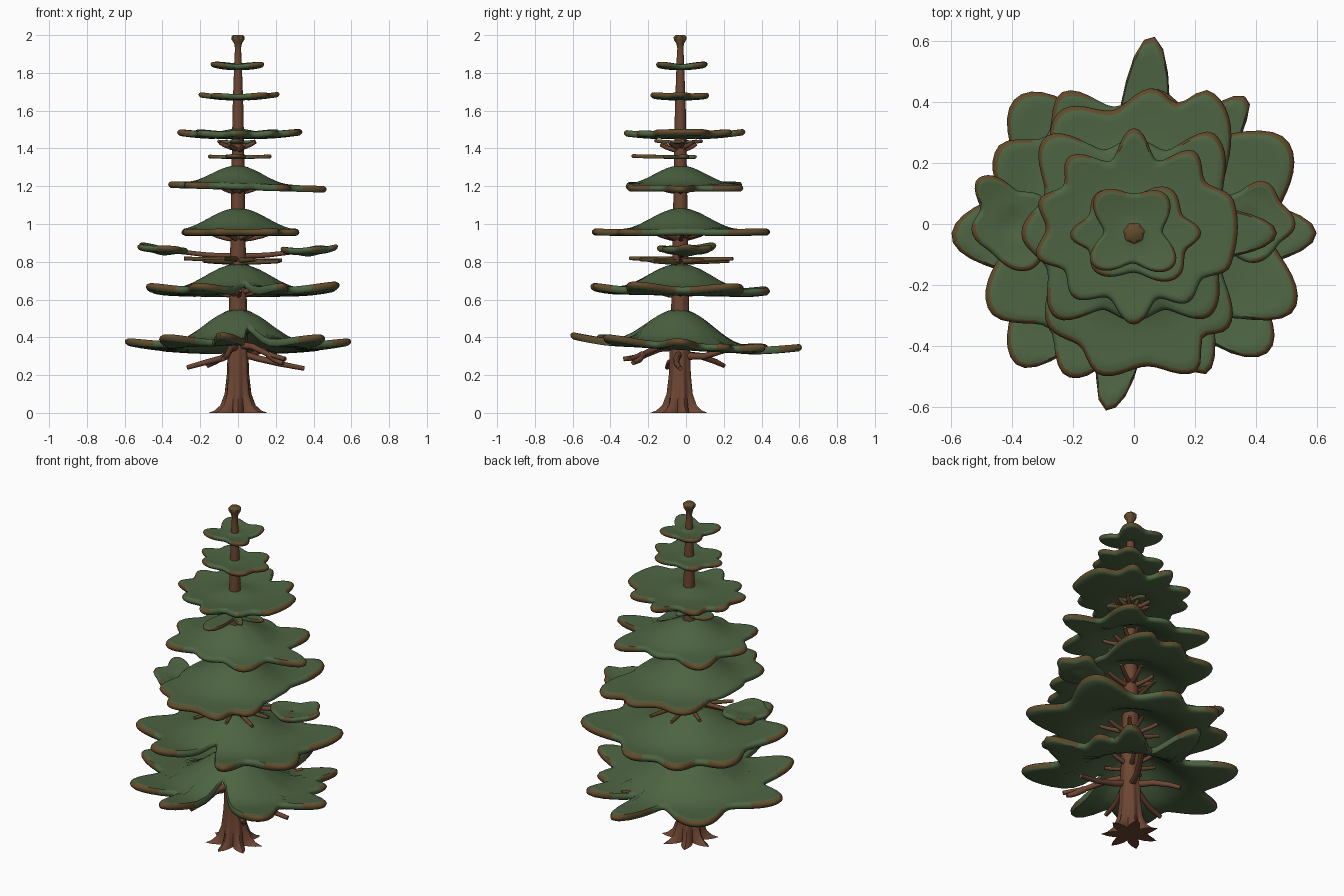
import bpy, bmesh, math, random
from mathutils import Vector

if "Cube" in bpy.data.objects:
    bpy.data.objects.remove(bpy.data.objects["Cube"])

random.seed(4)
CY = -0.03  # trunk axis in y


def material(name, rgb):
    m = bpy.data.materials.new(name)
    m.diffuse_color = (*rgb, 1)
    m.use_nodes = True
    m.node_tree.nodes["Principled BSDF"].inputs["Base Color"].default_value = m.diffuse_color
    return m


GREEN = material("needle green", (0.075, 0.128, 0.055))
BROWN = material("bark brown", (0.15, 0.06, 0.032))
RIM = material("olive brown", (0.12, 0.07, 0.024))


def finish(name, bm, mats):
    bmesh.ops.recalc_face_normals(bm, faces=bm.faces)
    me = bpy.data.meshes.new(name)
    bm.to_mesh(me)
    bm.free()
    for m in mats:
        me.materials.append(m)
    ob = bpy.data.objects.new(name, me)
    bpy.context.collection.objects.link(ob)
    return ob


def outline(lobes, deg):
    """Smooth closed radius curve through (angle, radius) pairs."""
    n = len(lobes)
    for i in range(n):
        a0, r0 = lobes[i]
        a1, r1 = lobes[(i + 1) % n]
        span = (a1 - a0) % 360
        d = (deg - a0) % 360
        if d <= span:
            return r0 + (r1 - r0) * (1 - math.cos(math.pi * d / span)) / 2
    return lobes[0][1]


def tier(name, lobes, low, h, rb, up, thick=0.035, tilt=(0, 0), centre=(0, CY), seg=120):
    """Lobed foliage shell: bell-shaped middle, upturned tips, coloured rim."""
    rad = [outline(lobes, 360 * k / seg) for k in range(seg)]
    rmax, mean = max(rad), sum(rad) / seg
    lip = thick * 0.45

    def height(r, x, y):
        z = low + h * (1 + math.cos(math.pi * min(r / rb, 1))) / 2
        if r > rb:
            z += up * ((r - rb) / (rmax - rb)) ** 1.4
        return z + tilt[0] * x + tilt[1] * y

    bm = bmesh.new()
    steps = [0.12, 0.25, 0.38, 0.5, 0.62, 0.74, 0.85, 0.93]
    # (fraction, inset from edge, drop below top surface)
    rows = [(s, 0, 0) for s in steps] + [(1, lip, 0.0), (1, lip * 0.3, thick * 0.2),
            (1, 0, thick * 0.5), (1, lip * 0.3, thick * 0.8), (1, lip, thick)]
    rows += [(s, 0, thick) for s in reversed(steps)]
    rings = []
    for s, inset, drop in rows:
        ring = []
        for k in range(seg):
            t = 2 * math.pi * k / seg
            r = s * (rad[k] - (inset if s == 1 else lip))
            x, y = r * math.cos(t), r * math.sin(t)
            ring.append(bm.verts.new((centre[0] + x, centre[1] + y, height(r, x, y) - drop)))
        rings.append(ring)
    for i in range(len(rings) - 1):
        for k in range(seg):
            j = (k + 1) % seg
            f = bm.faces.new((rings[i][k], rings[i][j], rings[i + 1][j], rings[i + 1][k]))
            if len(steps) <= i < len(steps) + 3 and rad[k] > mean * 0.98:
                f.material_index = 1
    for ring, drop in ((rings[0], 0), (rings[-1], thick)):
        c = bm.verts.new((*centre, low + h - drop))
        for k in range(seg):
            bm.faces.new((ring[k], ring[(k + 1) % seg], c))
    return finish(name, bm, [GREEN, RIM])


def branches(name, paths, r0, r1, mat, sides=8):
    """Tapered round twigs along point paths, in one object."""
    bm = bmesh.new()
    for path in paths:
        pts = [Vector(p) for p in path]
        prev = None
        for i, p in enumerate(pts):
            d = (pts[min(i + 1, len(pts) - 1)] - pts[max(i - 1, 0)]).normalized()
            u = d.cross(Vector((0, 0, 1))).normalized()
            v = u.cross(d)
            r = r0 + (r1 - r0) * i / (len(pts) - 1)
            ring = [bm.verts.new(p + r * (u * math.cos(a) + v * math.sin(a)))
                    for a in (2 * math.pi * k / sides for k in range(sides))]
            if prev:
                for k in range(sides):
                    j = (k + 1) % sides
                    bm.faces.new((prev[k], prev[j], ring[j], ring[k]))
            else:
                bm.faces.new(ring)
            prev = ring
        bm.faces.new(prev)
    return finish(name, bm, [mat])


def whorl(name, z, count, length, r, mat, rise=0.0):
    """Ring of short twigs around the trunk."""
    paths = []
    for k in range(count):
        a = 2 * math.pi * (k + random.uniform(-0.2, 0.2)) / count
        l = length * random.uniform(0.75, 1)
        zz = z + random.uniform(-0.012, 0.012)
        paths.append([(l * f * math.cos(a), CY + l * f * math.sin(a), zz + rise * f * f)
                      for f in (0.05, 0.4, 0.75, 1)])
    return branches(name, paths, r * 1.2, r * 0.8, mat)


# Trunk with a star of seven root flares, and a flared olive tip
prof = [(0, 0.115, 0.045), (0.012, 0.098, 0.03), (0.04, 0.08, 0.016), (0.1, 0.066, 0.007),
        (0.2, 0.057, 0.004), (0.45, 0.049, 0.002), (0.8, 0.042, 0.001), (1.2, 0.036, 0),
        (1.6, 0.029, 0), (1.88, 0.019, 0), (1.93, 0.016, 0), (1.955, 0.02, 0.001),
        (1.975, 0.032, 0.002), (1.99, 0.034, 0.002), (2.0, 0.024, 0.001)]
bm = bmesh.new()
prev = None
SEG = 42
for z, r, star in prof:
    ring = []
    for k in range(SEG):
        a = 2 * math.pi * k / SEG
        tri = abs((k % 6) - 3) / 1.5 - 1  # -1 in notches, 1 on root points
        rr = r + star * tri
        ring.append(bm.verts.new((rr * math.cos(a - 1.57), CY + rr * math.sin(a - 1.57), z)))
    if prev:
        for k in range(SEG):
            f = bm.faces.new((prev[k], prev[(k + 1) % SEG], ring[(k + 1) % SEG], ring[k]))
            f.material_index = 1 if z > 1.94 else 0
    else:
        bm.faces.new(ring)
    prev = ring
bm.faces.new(prev).material_index = 1
finish("trunk", bm, [BROWN, RIM])

# Foliage tiers, bottom to top
tier("foliage_tier_1", [(0, .60), (16, .44), (30, .5), (39, .45), (50, .58), (69, .36), (84.7, .65),
     (101, .36), (131, .59), (157, .42), (181, .60), (202, .42), (228, .58), (249, .38),
     (261, .59), (286, .2), (319, .59), (342, .42)], .37, .18, .37, .035, .038, (0, -.06))
tier("foliage_tier_2", [(0, .45), (30, .59), (55, .4), (82, .48), (98, .42), (117, .52), (132, .43),
     (148, .53), (178, .4), (208, .54), (228, .42), (245, .52), (279, .24), (297, .52),
     (314, .4), (335, .585)], .66, .13, .35, .035, .04, (0, -.02))
tier("foliage_tier_3", [(0, .30), (20, .31), (62, .53), (72, .45), (82, .48), (100, .41), (120, .47),
     (150, .31), (180, .30), (205, .31), (230, .42), (243, .41), (257, .48), (275, .44),
     (294, .5), (304, .41), (314, .44), (340, .31)], .972, .113, .32, .005, .035)
tier("foliage_tier_4", [(0, .47), (18, .31), (51, .42), (70, .29), (90, .31), (108, .29), (133, .43),
     (158, .32), (180, .37), (202, .31), (226, .38), (250, .27), (270, .29), (290, .27),
     (313, .37), (341, .3)], 1.215, .095, .28, .0, .035, (-.03, 0))
tier("foliage_tier_5", [(18, .345), (36, .29), (53, .335), (72, .25), (90, .345), (108, .25),
     (131, .33), (146, .28), (161, .33), (177, .29), (193, .33), (209, .26), (226, .29),
     (248, .23), (270, .30), (290, .23), (309, .29), (325, .27), (341, .335)],
     1.485, .02, .15, .02, .034)
tier("foliage_tier_6", [(0, .22), (22, .17), (47, .19), (90, .125), (135, .18), (158, .16), (182, .21),
     (202, .16), (223, .18), (270, .13), (317, .205), (340, .18)], 1.683, .005, .06, .018, .028)
tier("foliage_tier_7", [(52, .165), (90, .13), (133, .177), (178, .1), (216, .172), (268, .1),
     (320, .17), (3, .095)], 1.842, .008, .05, .02, .026)

# Small sprays between the larger tiers
tier("small_spray_low", [(5, .18), (40, .06), (75, .09), (110, .05), (178, .16), (225, .07),
     (268, .26), (300, .07), (320, .14), (340, .07)], 1.365, -.005, .05, .005, .02)
tier("small_spray_high", [(0, .09), (45, .05), (90, .12), (135, .05), (180, .11), (225, .05),
     (262, .14), (310, .05)], 1.442, 0, .04, .008, .018)

# Side pads left and right
tier("left_side_pad", [(0, .13), (40, .13), (80, .11), (128, .19), (158, .12), (190, .14), (230, .12),
     (290, .16), (330, .13)], .878, -.012, .08, .02, .032, (-.07, 0), (-.395, 0))
tier("right_side_pad", [(0, .155), (35, .13), (65, .15), (110, .11), (180, .15), (235, .11),
     (285, .13), (325, .12)], .872, -.012, .08, .02, .032, (.04, 0), (.375, 0))

# Bare lower branches under the first tier
branches("lower_branches", [
    [(0, CY, .34), (-.08, -.05, .29), (-.18, -.09, .265), (-.27, -.1, .24)],
    [(0, CY, .36), (.08, -.14, .35), (.16, -.23, .31), (.25, -.3, .285)],
    [(0, CY, .32), (.1, -.05, .29), (.22, -.05, .26), (.35, -.03, .235)],
    [(0, CY, .3), (.06, .1, .3), (.12, .2, .33), (.2, .32, .35)],
    [(0, CY, .31), (-.07, .08, .3), (-.12, .16, .27), (-.16, .2, .25)],
    [(0, CY, .35), (-.04, -.14, .34), (-.06, -.23, .3), (-.08, -.33, .285)],
    [(.16, -.23, .31), (.2, -.25, .28), (.22, -.27, .27), (.24, -.28, .265)]],
    .02, .012, BROWN)

# Twig whorls: exposed sprigs, and the supports hidden in the domes
whorl("exposed_twigs", .805, 10, .3, .012, RIM, .005)
branches("pad_stems", [[(0, CY, .83), (s * .15, -.02, .835), (s * .28, 0, .85), (s * .36, 0, .855)]
                       for s in (-1, 1)], .015, .01, BROWN)
for i, (z, n, l) in enumerate([(.42, 7, .16), (.63, 9, .17), (.93, 10, .17),
                               (1.18, 10, .15), (1.40, 9, .11)]):
    whorl(f"support_twigs_{i + 1}", z, n, l, .012, BROWN, .03)

# Smooth shading
bpy.ops.object.select_all(action='SELECT')
bpy.context.view_layer.objects.active = bpy.data.objects["trunk"]
bpy.ops.object.shade_smooth_by_angle(angle=math.radians(50))
